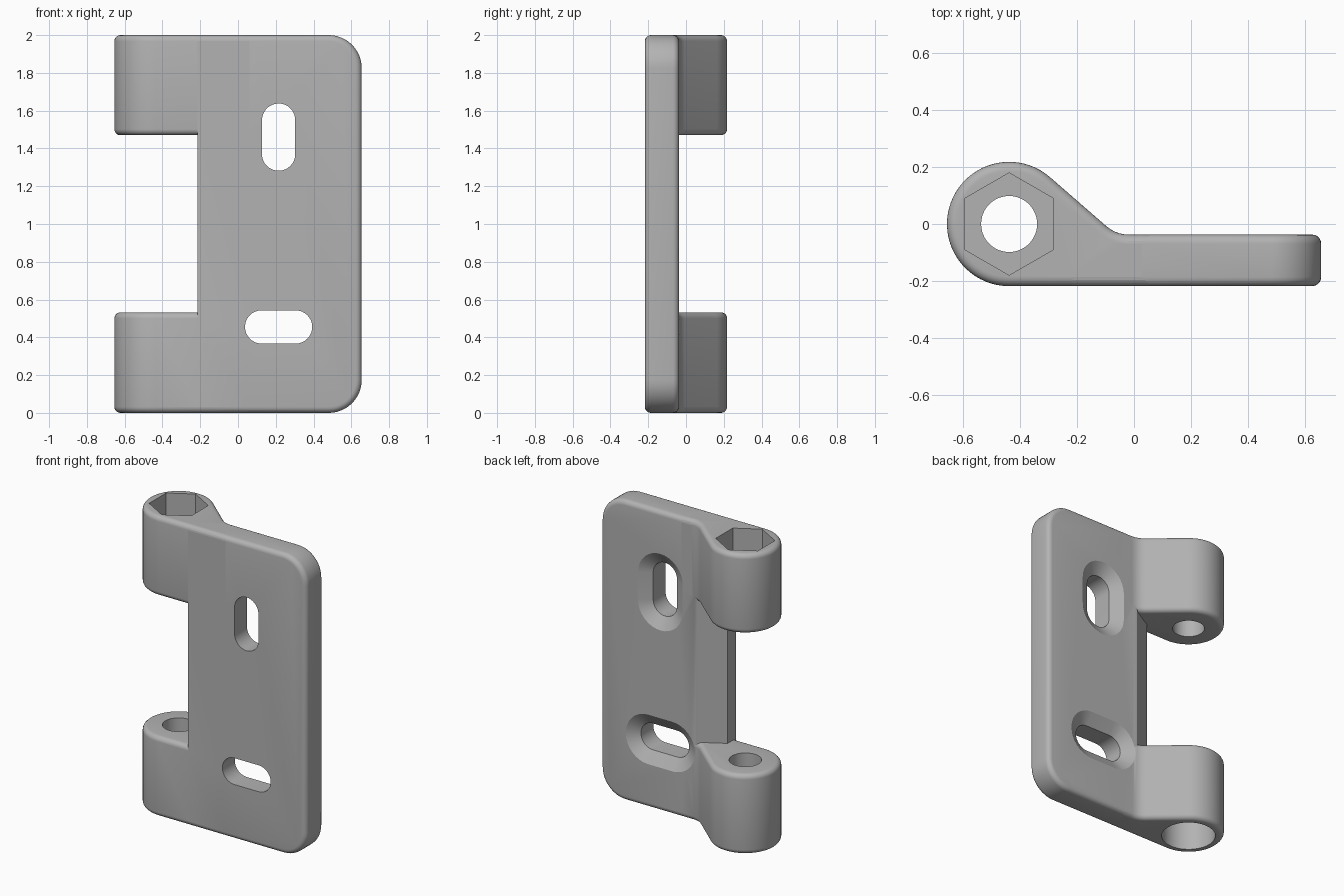
import bpy, bmesh
from math import sin, cos, pi, radians
from mathutils import Vector

cube = bpy.data.objects.get("Cube")
if cube:
    bpy.data.objects.remove(cube, do_unlink=True)

# Main dimensions
HEIGHT, R, AXIS = 2.0, 0.2175, -0.437
FRONT, BACK, RIGHT = -R, -0.037, 0.655
NOTCH_X, NOTCH_LOW, NOTCH_HIGH = -0.215, 0.532, 1.47
EDGE = 0.032

grey = bpy.data.materials.new("plain grey")
grey.use_nodes = True
grey.diffuse_color = (0.45, 0.45, 0.45, 1)
grey.node_tree.nodes["Principled BSDF"].inputs["Base Color"].default_value = grey.diffuse_color


def loft(name, rings, bevel=None):
    """Solid through matching rings of points, capped at both ends."""
    bm = bmesh.new()
    loops = [[bm.verts.new(p) for p in ring] for ring in rings]
    n = len(loops[0])
    for a, b in zip(loops, loops[1:]):
        for i in range(n):
            j = (i + 1) % n
            bm.faces.new((a[i], a[j], b[j], b[i]))
    bm.faces.new(loops[0][::-1])
    bm.faces.new(loops[-1])
    bmesh.ops.recalc_face_normals(bm, faces=bm.faces)
    if bevel:
        bevel(bm)
    mesh = bpy.data.meshes.new(name)
    bm.to_mesh(mesh)
    bm.free()
    mesh.materials.append(grey)
    obj = bpy.data.objects.new(name, mesh)
    bpy.context.collection.objects.link(obj)
    return obj


def prism(name, outline, z0, z1, bevel=None):
    return loft(name, [[(x, y, z) for x, y in outline] for z in (z0, z1)], bevel)


def round_edges(bm, edges, width, segments):
    bmesh.ops.bevel(bm, geom=edges, offset=width, segments=segments,
                    profile=0.5, affect='EDGES', clamp_overlap=False)


def direction(edge):
    return (edge.verts[1].co - edge.verts[0].co).normalized()


def circle(r, n, phase=0.0):
    return [(AXIS + r * cos(phase + 2 * pi * i / n), r * sin(phase + 2 * pi * i / n))
            for i in range(n)]


def bevel_plate(bm):
    # Large corner rounds on the free side, then a small round on the rim
    corners = [e for e in bm.edges if abs(direction(e).y) > 0.99
               and e.verts[0].co.x > RIGHT - 0.01]
    round_edges(bm, corners, 0.175, 12)
    rim = [e for e in bm.edges
           if abs(direction(e).y) < 0.99
           and max(v.co.x for v in e.verts) > NOTCH_X + 0.01
           and not (abs(direction(e).z) > 0.99 and e.verts[0].co.x < 0.1)]
    round_edges(bm, rim, EDGE, 5)


def bevel_knuckle(bm):
    round_edges(bm, [e for e in bm.edges if abs(direction(e).z) < 0.5], EDGE, 5)


# Plate with a chamfer behind the notch
plate = prism("hinge_bracket", [(NOTCH_X, FRONT), (RIGHT, FRONT), (RIGHT, BACK),
                                (-0.055, BACK), (NOTCH_X, -0.13)], 0, HEIGHT, bevel_plate)

# Knuckle profile: barrel, tangent web and a small fillet into the plate
tangent = radians(49)
arc = [(AXIS + R * cos(a), R * sin(a))
       for a in (tangent + (1.5 * pi - tangent) * i / 40 for i in range(41))]
slope = Vector((sin(tangent), -cos(tangent)))
start = Vector(arc[0])
fold = start + slope * ((start.y - BACK) / cos(tangent))
p0, p2 = fold + Vector((0.045, 0)), fold - slope * 0.045
fillet = [p0 * (1 - t) ** 2 + fold * 2 * t * (1 - t) + p2 * t ** 2
          for t in (i / 5 for i in range(6))]
profile = arc + [(0.06, FRONT), (0.06, BACK)] + [tuple(p) for p in fillet]


def combine(tool, operation):
    mod = plate.modifiers.new(operation.lower(), 'BOOLEAN')
    mod.operation, mod.solver, mod.object = operation, 'EXACT', tool
    bpy.context.view_layer.objects.active = plate
    bpy.ops.object.modifier_apply(modifier=mod.name)
    bpy.data.objects.remove(tool, do_unlink=True)


for name, z0, z1 in (("lower_knuckle", 0, NOTCH_LOW), ("upper_knuckle", NOTCH_HIGH, HEIGHT)):
    combine(prism(name, profile, z0, z1, bevel_knuckle), 'UNION')

# Pin bore, hexagonal nut pocket and round head pocket
combine(prism("pin_bore", circle(0.098, 48), -0.1, HEIGHT + 0.1), 'DIFFERENCE')
combine(prism("nut_pocket", circle(0.179, 6, pi / 2), HEIGHT - 0.24, HEIGHT + 0.1), 'DIFFERENCE')
combine(prism("head_pocket", circle(0.165, 48), -0.1, 0.24), 'DIFFERENCE')


def slot_ring(cx, cz, r, y, upright):
    ring = []
    for side in (1, -1):
        for i in range(17):
            a = pi * i / 16 - pi / 2 + (0 if side > 0 else pi)
            u, v = side * 0.09 + r * cos(a), r * sin(a)
            ring.append((cx + v, y, cz + u) if upright else (cx + u, y, cz + v))
    return ring


# Screw slots, countersunk from the back
for cz, upright in ((1.46, True), (0.455, False)):
    steps = ((0.088, FRONT - 0.1), (0.088, -0.087), (0.165, BACK), (0.18, BACK + 0.01))
    combine(loft("slot", [slot_ring(0.215, cz, r, y, upright) for r, y in steps]), 'DIFFERENCE')

bpy.ops.object.select_all(action='DESELECT')
plate.select_set(True)
bpy.context.view_layer.objects.active = plate
bpy.ops.object.shade_smooth_by_angle(angle=radians(30))
